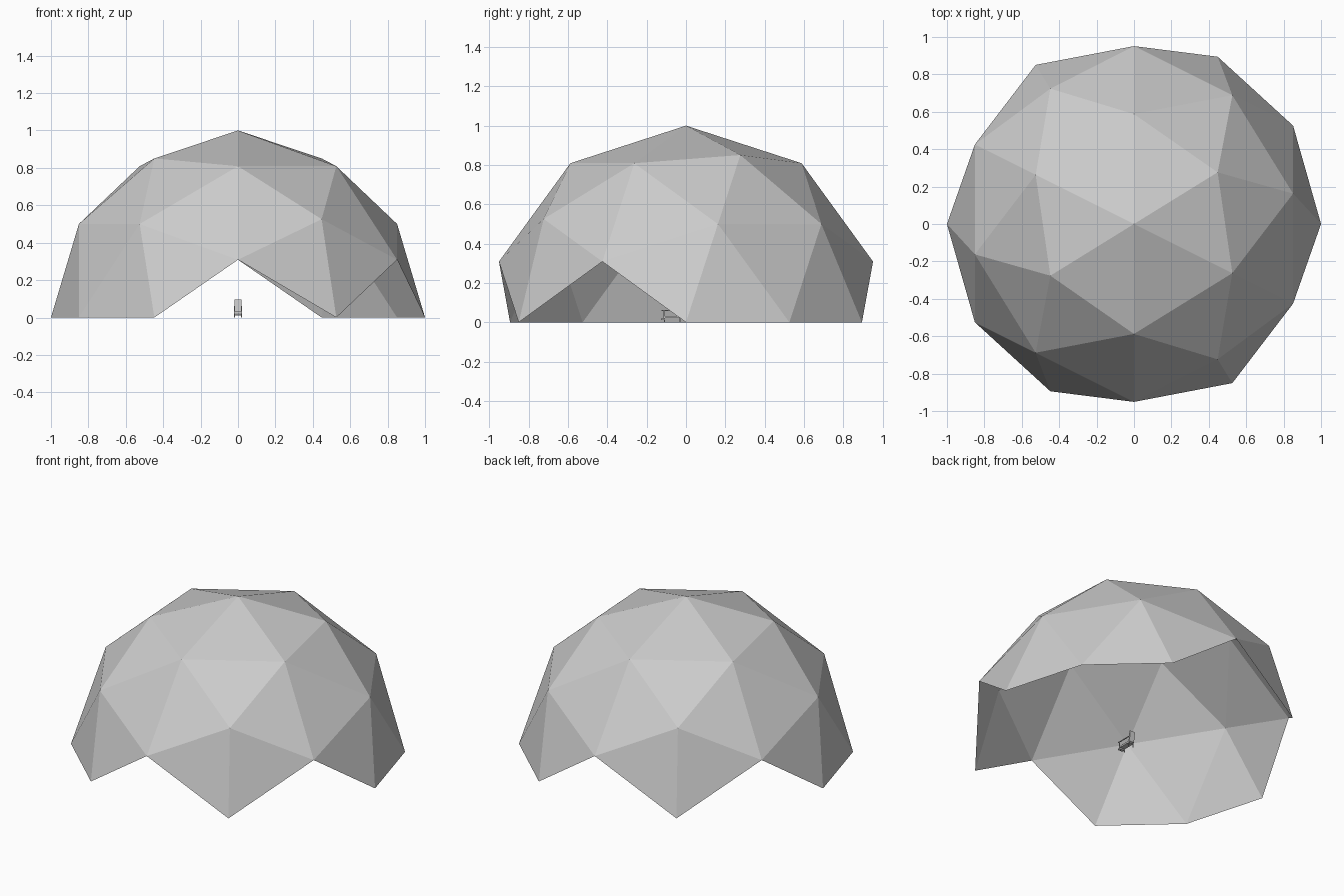
import bpy, bmesh, math
from mathutils import Vector, Matrix

if "Cube" in bpy.data.objects:
    bpy.data.objects.remove(bpy.data.objects["Cube"])

shell_grey = bpy.data.materials.new("shell_grey")
shell_grey.diffuse_color = (0.6, 0.6, 0.6, 1)
shell_grey.use_nodes = True
shell_grey.node_tree.nodes["Principled BSDF"].inputs["Base Color"].default_value = shell_grey.diffuse_color


def add_object(name, bm):
    mesh = bpy.data.meshes.new(name)
    bm.to_mesh(mesh)
    bm.free()
    mesh.materials.append(shell_grey)
    obj = bpy.data.objects.new(name, mesh)
    bpy.context.collection.objects.link(obj)
    return obj


# Twelve icosahedron corners, with an edge midpoint straight up
phi = (1 + math.sqrt(5)) / 2
corners = []
for a in (-1, 1):
    for b in (-phi, phi):
        corners += [Vector((b, a, 0)), Vector((0, b, a)), Vector((a, 0, b))]

# Edge midpoints pushed out to the sphere give the two-frequency dome
points = [c.normalized() for c in corners]
for i, p in enumerate(corners):
    for q in corners[i + 1:]:
        if (p - q).length < 2.1:
            points.append((p + q).normalized())

bm = bmesh.new()
for p in points:
    bm.verts.new(p)
bmesh.ops.convex_hull(bm, input=bm.verts[:])
bmesh.ops.triangulate(bm, faces=bm.faces[:])

# Drop the lower half and the panels crossing the ground (four doorways)
low = [f for f in bm.faces if min(v.co.z for v in f.verts) < -0.01]
bmesh.ops.delete(bm, geom=low, context='FACES')
bmesh.ops.recalc_face_normals(bm, faces=bm.faces[:])
top = max(bm.faces, key=lambda f: f.calc_center_median().z)
if top.normal.z < 0:
    bmesh.ops.reverse_faces(bm, faces=bm.faces[:])
bmesh.ops.rotate(bm, verts=bm.verts[:], cent=(0, 0, 0),
                 matrix=Matrix.Rotation(math.atan(1 / phi), 3, 'Z'))
add_object("dome_shell", bm)


def box(name, center, size, tilt=0.0):
    bm = bmesh.new()
    bmesh.ops.create_cube(bm, size=1)
    bmesh.ops.scale(bm, vec=size, verts=bm.verts[:])
    obj = add_object(name, bm)
    obj.location = center
    obj.rotation_euler.x = tilt
    return obj


# Small reclining chair on the floor
box("chair_seat", (0, -0.07, 0.026), (0.036, 0.09, 0.010))
box("chair_back", (0, -0.021, 0.062), (0.036, 0.008, 0.068), -0.12)
box("chair_footrest", (0, -0.118, 0.016), (0.036, 0.020, 0.008))
for side, tag in ((-1, "left"), (1, "right")):
    x = side * 0.019
    box("chair_arm_" + tag, (x, -0.075, 0.060), (0.005, 0.10, 0.005))
    box("chair_front_post_" + tag, (x, -0.112, 0.041), (0.004, 0.004, 0.036))
    for y, end in ((-0.11, "front"), (-0.03, "rear")):
        box("chair_leg_%s_%s" % (end, tag), (x, y, 0.012), (0.004, 0.005, 0.024))
